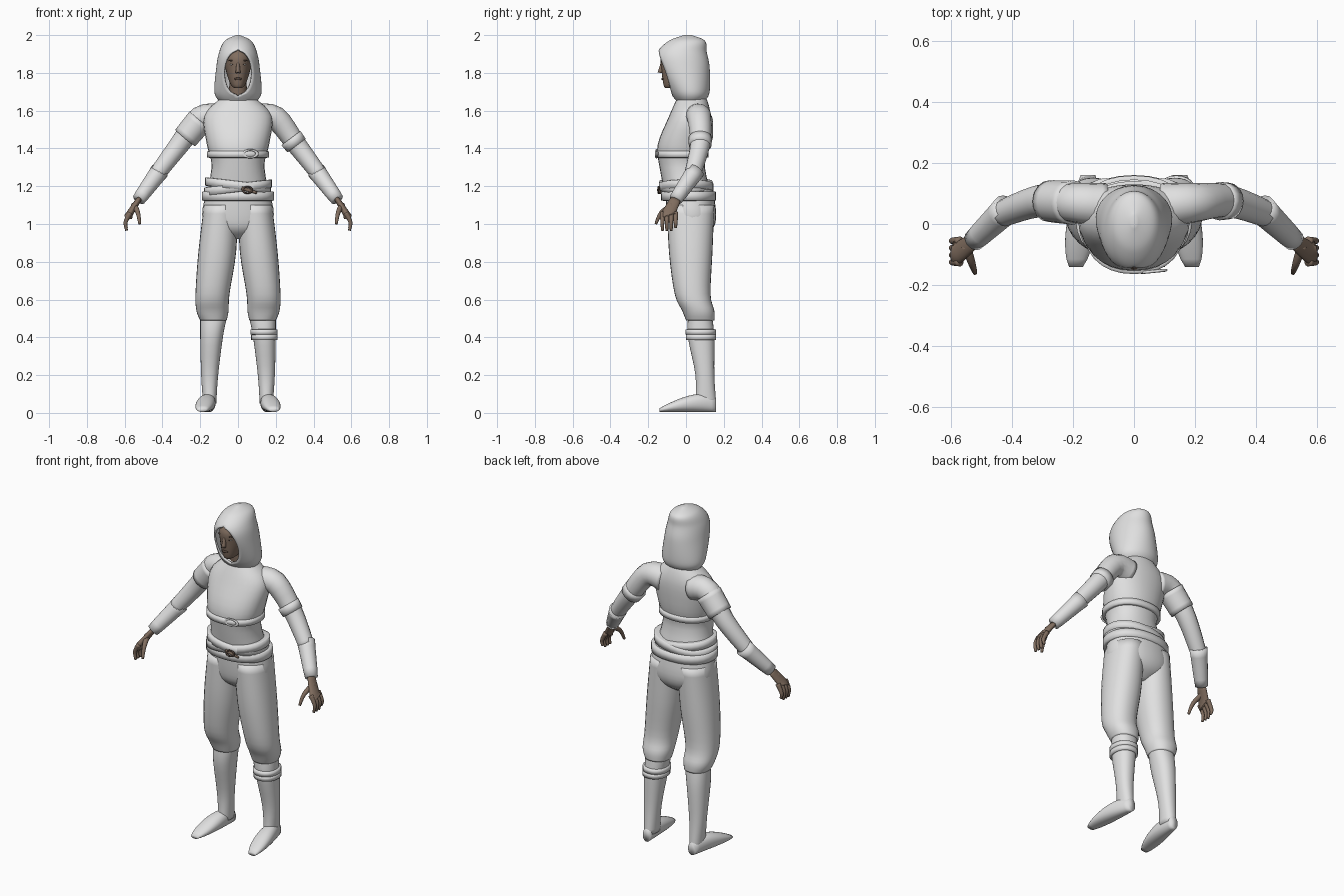
import bpy, bmesh, math
from mathutils import Matrix, Vector

if "Cube" in bpy.data.objects:
    bpy.data.objects.remove(bpy.data.objects["Cube"])

RIGHT, BACK, UP = Matrix.Identity(3)


def material(name, *colour):
    mat = bpy.data.materials.new(name)
    mat.use_nodes = True
    mat.diffuse_color = (*colour, 1)
    mat.node_tree.nodes["Principled BSDF"].inputs["Base Color"].default_value = (*colour, 1)
    return mat


cloth = material("grey cloth", .75, .75, .75)
skin = material("brown skin", .22, .155, .115)
dark = material("dark brown", .09, .06, .045)
eye_white = material("eye white", .6, .58, .55)


def lerp(start, end, t):
    return start + (end - start) * t


def spline(rows, steps):
    """Smooth curve through rows of numbers of any length."""
    curve = []
    for i, (start, end) in enumerate(zip(rows, rows[1:])):
        before, after = rows[max(i - 1, 0)], rows[min(i + 2, len(rows) - 1)]
        for step in range(steps):
            t = step / steps
            ease = t * t * (3 - 2 * t)
            out_weight, in_weight = t * (1 - t) ** 2 / 2, t * t * (1 - t) / 2
            curve.append([lerp(b, c, ease) + (c - a) * out_weight - (d - b) * in_weight
                          for a, b, c, d in zip(before, start, end, after)])
    return curve + [list(rows[-1])]


def finish(name, bm, mat):
    bmesh.ops.recalc_face_normals(bm, faces=bm.faces)
    mesh = bpy.data.meshes.new(name)
    bm.to_mesh(mesh)
    bm.free()
    mesh.materials.append(mat)
    mesh.shade_smooth()
    ob = bpy.data.objects.new(name, mesh)
    bpy.context.collection.objects.link(ob)
    return ob


def mirrored(ob):
    """Adds the right-hand twin of a left part."""
    twin = ob.copy()
    twin.data = ob.data.copy()
    twin.data.transform(Matrix.Scale(-1, 4, RIGHT))
    twin.data.flip_normals()
    twin.name = twin.data.name = ob.name.replace("left", "right")
    bpy.context.collection.objects.link(twin)


def ellipse(centre, across, along, power, sides=28):
    points = []
    for k in range(sides):
        angle = math.tau * k / sides
        c, s = math.cos(angle), math.sin(angle)
        points.append(centre + across * math.copysign(abs(c) ** (2 / power), c)
                      + along * math.copysign(abs(s) ** (2 / power), s))
    return points


def bridge(name, rings, mat):
    """Closed skin over a stack of point rings."""
    bm = bmesh.new()
    loops = [[bm.verts.new(p) for p in ring] for ring in rings]
    for low, high in zip(loops, loops[1:]):
        for k in range(len(low)):
            bm.faces.new((low[k - 1], low[k], high[k], high[k - 1]))
    bm.faces.new(loops[0])
    bm.faces.new(loops[-1])
    return finish(name, bm, mat)


def level_ring(row, grow=0, power=2.2):
    """Flat ring from height, half width, front, back and optional side offset."""
    z, width, front, back, *side = row
    centre = Vector((sum(side), (front + back) / 2, z))
    return ellipse(centre, RIGHT * (width + grow), BACK * ((back - front) / 2 + grow), power)


def column(name, profile, mat, steps=4):
    return bridge(name, [level_ring(row) for row in spline(profile, steps)], mat)


def limb(name, path, mat, first, last, flat=1, hint=BACK, steps=4):
    """Tube along a path, tapering from the first radius to the last."""
    points = [Vector(p) for p in spline(path, steps)]
    rings = []
    for i, point in enumerate(points):
        heading = points[min(i + 1, len(points) - 1)] - points[max(i - 1, 0)]
        across = (hint - hint.project(heading)).normalized()
        along = heading.normalized().cross(across)
        radius = lerp(first, last, i / (len(points) - 1))
        rings.append(ellipse(point, across * radius, along * radius * flat, 2, 16))
    return bridge(name, rings, mat)


def strap(name, profile, z, height, grow, tilt=0):
    """Band with soft edges that follows the girth of a profile."""
    fit = min(spline(profile, 20), key=lambda row: abs(row[0] - z))
    rings = []
    for level in (-1, -.9, .9, 1):
        inset = .01 if abs(level) == 1 else 0
        ring = level_ring(fit, grow - inset)
        rings.append([p + UP * (level * height / 2 + tilt * p.x) for p in ring])
    bridge(name, rings, cloth)


def ball(name, centre, size, mat):
    bm = bmesh.new()
    bmesh.ops.create_uvsphere(bm, u_segments=16, v_segments=8, radius=1)
    bmesh.ops.scale(bm, vec=size, verts=bm.verts)
    bmesh.ops.translate(bm, vec=centre, verts=bm.verts)
    return finish(name, bm, mat)


def buckle(name, centre, size, mat):
    bpy.ops.mesh.primitive_torus_add(major_segments=20, minor_segments=8, major_radius=1,
                                     minor_radius=.25, location=centre,
                                     rotation=(math.pi / 2, 0, .1))
    ob = bpy.context.object
    ob.name = name
    ob.scale = size
    ob.data.materials.append(mat)
    ob.data.shade_smooth()


# Tunic and trousers: height, half width, front, back, side offset
torso = [(1.1, .18, -.1, .15), (1.3, .14, -.14, .1), (1.42, .165, -.15, .12),
         (1.57, .18, -.09, .13), (1.66, .1, -.05, .11), (1.7, .05, -.03, .08)]
column("tunic", torso, cloth)
column("trouser_hips", [(1.2, .16, -.11, .14), (1.05, .19, -.1, .16),
                        (.97, .15, -.08, .14), (.92, .04, -.02, .08)], cloth)
mirrored(column("left_trouser_leg", [(1.1, .09, -.1, .15, .09), (.85, .1, -.09, .14, .11),
                                     (.63, .09, -.06, .13, .135), (.54, .085, -.02, .15, .135),
                                     (.49, .07, 0, .15, .13)], cloth))

# Boots, feet and the shin straps
shin = [(.5, .07, .01, .14, .13), (.4, .06, .01, .15, .14),
        (.2, .045, .05, .15, .15), (.05, .035, .05, .16, .15)]
mirrored(column("left_boot", shin, cloth))
heel, toe = Vector((.15, .16, .04)), Vector((.19, -.14, .02))
foot_rings = []
for step in range(13):
    t = step / 12
    rounding = math.sin(math.pi * lerp(.12, .95, t)) ** .5
    half_height = lerp(.06, .025, t) * rounding
    centre = lerp(heel, toe, t)
    centre.z = half_height + .005
    foot_rings.append(ellipse(centre, RIGHT * lerp(.04, .058, t) * rounding, UP * half_height, 2.2))
mirrored(bridge("left_foot", foot_rings, cloth))
strap("upper_shin_strap", shin, .43, .03, .01)
strap("lower_shin_strap", shin, .4, .03, .01)

# Arms, cuffs, sleeve and arm strap
elbow, wrist = (.415, .05, 1.28), (.525, -.055, 1.13)
mirrored(limb("left_arm", [(.1, .06, 1.56), (.2, .07, 1.56), (.31, .075, 1.42), (.44, .03, 1.25)],
              cloth, .075, .042))
mirrored(limb("left_forearm_cuff", [elbow, wrist], cloth, .05, .035))
limb("right_short_sleeve", [(-.2, .07, 1.55), (-.28, .075, 1.455)], cloth, .073, .068)
limb("left_arm_strap", [(.28, .075, 1.455), (.31, .075, 1.415)], cloth, .063, .06, steps=2)

# Hands
mirrored(limb("left_palm", [wrist, (.57, -.09, 1.06), (.58, -.09, 1.04)], skin, .028, .045, .5))
for i, finger in enumerate(("index", "middle", "ring", "little")):
    y = lerp(-.125, -.055, i / 3)
    tip = .98 if finger == "little" else .965
    mirrored(limb("left_%s_finger" % finger, [(.57, y, 1.06), (.595, y, 1.01), (.59, y, tip)],
                  skin, .014, .007))
mirrored(limb("left_thumb", [(.55, -.07, 1.1), (.53, -.13, 1.06), (.52, -.16, 1)],
              skin, .017, .007, hint=RIGHT))

# Head and face
column("neck", [(1.64, .05, -.04, .06), (1.76, .045, -.05, .06)], skin)
column("head", [(1.72, .02, -.11, -.06), (1.74, .04, -.12, 0), (1.82, .066, -.13, .08),
                (1.89, .066, -.13, .08), (1.95, .03, -.07, .03)], skin)
limb("nose", [(0, -.125, 1.86), (0, -.137, 1.8)], skin, .006, .014, hint=RIGHT)
ball("lips", (0, -.124, 1.768), (.022, .007, .007), dark)
mirrored(ball("left_eye", (.028, -.117, 1.844), (.014, .006, .005), eye_white))
mirrored(ball("left_iris", (.028, -.122, 1.844), (.004, .004, .004), dark))
mirrored(ball("left_eyebrow", (.03, -.12, 1.865), (.02, .007, .004), dark))

# Hood: rings that part in front around the face opening
hood_profile = [(1.65, .1, -.05, .1), (1.7, .125, -.085, .125), (1.83, .115, -.15, .125),
                (1.91, .1, -.15, .11), (1.97, .07, -.09, .1), (2, .01, -.01, .03)]
bm = bmesh.new()
loops, count = [], 36
for z, width, front, back in spline(hood_profile, 8):
    opening = .076 * math.sqrt(max(0, 1 - ((z - 1.8) / .12) ** 2))
    edge = math.asin(opening / width)
    loop = []
    for k in range(count + 1):
        angle = lerp(edge, math.tau - edge, k / count)
        y = lerp(back, front, (1 + math.cos(angle)) / 2)
        loop.append(bm.verts.new((width * math.sin(angle), y, z)))
    loops.append(loop)
for low, high in zip(loops, loops[1:]):
    for k in range(count):
        bm.faces.new((low[k], low[k + 1], high[k + 1], high[k]))
bm.faces.new(loops[-1][:-1])
bmesh.ops.remove_doubles(bm, verts=bm.verts, dist=.0001)
shell = finish("hood", bm, cloth).modifiers.new("thickness", "SOLIDIFY")
shell.thickness = .01
shell.offset = -1

# Chest strap, wrapped belts and buckles
strap("chest_strap", torso, 1.37, .036, .012)
strap("upper_belt", torso, 1.21, .045, .02, -.12)
strap("crossed_belt", torso, 1.19, .045, .022, .12)
strap("lower_belt", torso, 1.15, .05, .022)
buckle("chest_buckle", (.065, -.155, 1.372), (.036, .02, .02), cloth)
buckle("belt_buckle", (.05, -.145, 1.18), (.024, .017, .02), dark)
limb("belt_tongue", [(.02, -.146, 1.19), (.1, -.136, 1.165)], skin, .01, .007, .6, UP)
